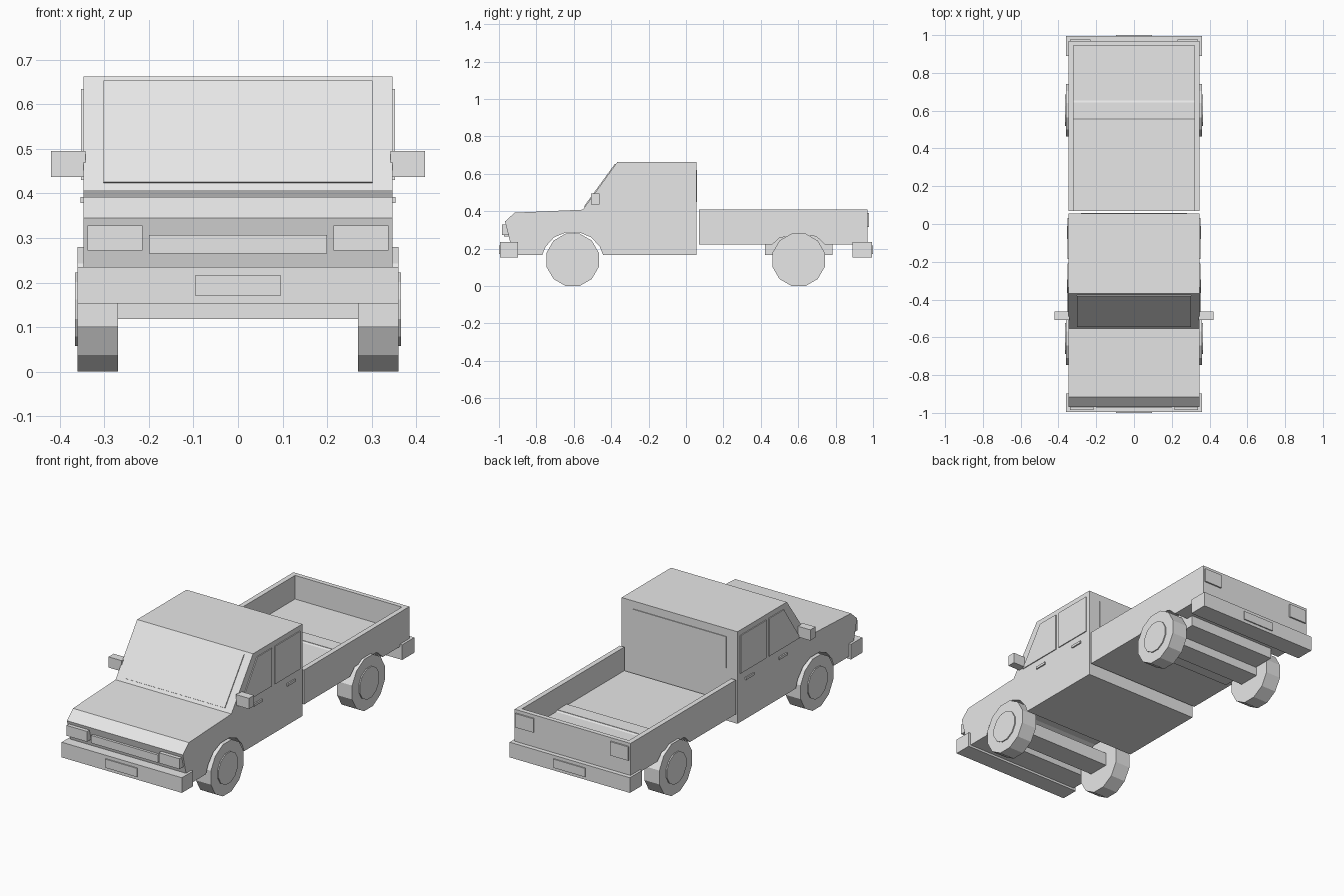
import bpy, bmesh, math
from mathutils import Vector

if "Cube" in bpy.data.objects:
    bpy.data.objects.remove(bpy.data.objects["Cube"], do_unlink=True)

paint = bpy.data.materials.new("plain_grey")
paint.use_nodes = True
grey = (0.8, 0.8, 0.8, 1)
paint.diffuse_color = grey
paint.node_tree.nodes["Principled BSDF"].inputs["Base Color"].default_value = grey


def finish(name, bm):
    bmesh.ops.recalc_face_normals(bm, faces=bm.faces)
    mesh = bpy.data.meshes.new(name)
    bm.to_mesh(mesh)
    bm.free()
    mesh.materials.append(paint)
    obj = bpy.data.objects.new(name, mesh)
    bpy.context.collection.objects.link(obj)
    return obj


def side_profile(name, points, x0, x1):
    """Extrude a (y, z) outline from x0 to x1."""
    bm = bmesh.new()
    face = bm.faces.new([bm.verts.new((x0, y, z)) for y, z in points])
    new = bmesh.ops.extrude_face_region(bm, geom=[face])["geom"]
    moved = [v for v in new if isinstance(v, bmesh.types.BMVert)]
    bmesh.ops.translate(bm, verts=moved, vec=(x1 - x0, 0, 0))
    return finish(name, bm)


def box(name, x, y, z):
    return side_profile(name, [(y[0], z[0]), (y[1], z[0]), (y[1], z[1]), (y[0], z[1])], *x)


def pair(maker, name, shape, x0, x1):
    """The same outline on both sides of the model."""
    maker("left_" + name, shape, x0, x1)
    maker("right_" + name, shape, -x1, -x0)


def rect(y0, y1, z0, z1):
    return [(y0, z0), (y1, z0), (y1, z1), (y0, z1)]


def ring(yc, zc, apothem):
    r = apothem / math.cos(math.pi / 12)
    return [(yc + r * math.cos(math.radians(15 + 30 * i)),
             zc + r * math.sin(math.radians(15 + 30 * i))) for i in range(12)]


def arch(yc, base):
    """Wheel arch outline from front to back, ending on the base line."""
    top = [(yc + dy, z) for dy, z in
           ((-.145, .21), (-.10, .26), (-.037, .286), (.037, .286), (.10, .26), (.145, .21))
           if z > base]
    half = .163 if base < .2 else .14
    return [(yc - half, base)] + top + [(yc + half, base)]


W = .347
FRONT, REAR = -.606, .602

# Cab and bonnet
side_profile("cab_body",
             [(.055, .663), (-.367, .663), (-.552, .408), (-.916, .392), (-.968, .345),
              (-.94, .235), (-.90, .165)] + arch(FRONT, .165) + [(.055, .165)], -W, W)

# Load bed: lower body, walls, tailgate and floor rib
side_profile("bed_base",
             [(.97, .28), (.07, .28), (.07, .222)] + arch(REAR, .222) + [(.97, .222)], -W, W)
pair(side_profile, "bed_wall", rect(.07, .97, .28, .408), .32, W)
box("tailgate", (-.32, .32), (.945, .97), (.28, .408))
box("bed_floor_rib", (-.32, .32), (REAR - .04, REAR + .04), (.275, .287))
box("rear_wheel_housing", (-.265, .265), (.422, .783), (.165, .27))

# Wheels, hubs and axles
for place, yc in (("front", FRONT), ("rear", REAR)):
    pair(side_profile, place + "_wheel", ring(yc, .14, .14), .27, .36)
    pair(side_profile, place + "_hub", ring(yc, .14, .083), .36, .366)
    box(place + "_axle", (-.28, .28), (yc - .06, yc + .06), (.118, .19))

# Bumpers and number plates
box("front_bumper", (-.36, .36), (-.994, -.897), (.153, .235))
box("rear_bumper", (-.36, .36), (.89, .994), (.153, .235))
box("front_plate", (-.095, .095), (-1, -.994), (.17, .217))
box("rear_plate", (-.095, .095), (.994, 1), (.17, .217))

# Lamps and grille
pair(side_profile, "headlight", rect(-.984, -.94, .272, .328), .215, .338)
pair(side_profile, "tail_light", rect(.968, .978, .315, .39), .23, .338)
box("grille", (-.2, .2), (-.972, -.94), (.265, .307))

# Windscreen plate lying on the sloped front of the cab
low, high = Vector((-.552, .408)), Vector((-.367, .663))
slope = high - low
out = Vector((-slope.y, slope.x)).normalized() * .005
a, b = low + slope * .06, low + slope * .95
side_profile("windscreen", [a, b, b + out, a + out], -.302, .302)
box("rear_window", (-.28, .28), (.054, .059), (.45, .62))

# Side windows, door handles and mirrors
pair(side_profile, "front_side_window",
     [(-.21, .43), (-.21, .635), (-.335, .635), (-.475, .43)], W - .002, .352)
pair(side_profile, "rear_side_window", rect(-.185, .033, .43, .635), W - .002, .352)
for place, y in (("front", -.33), ("rear", -.045)):
    pair(side_profile, place + "_door_handle", rect(y - .035, y + .035, .379, .392), W - .002, .354)
pair(side_profile, "mirror", rect(-.507, -.463, .437, .495), W - .005, .42)
